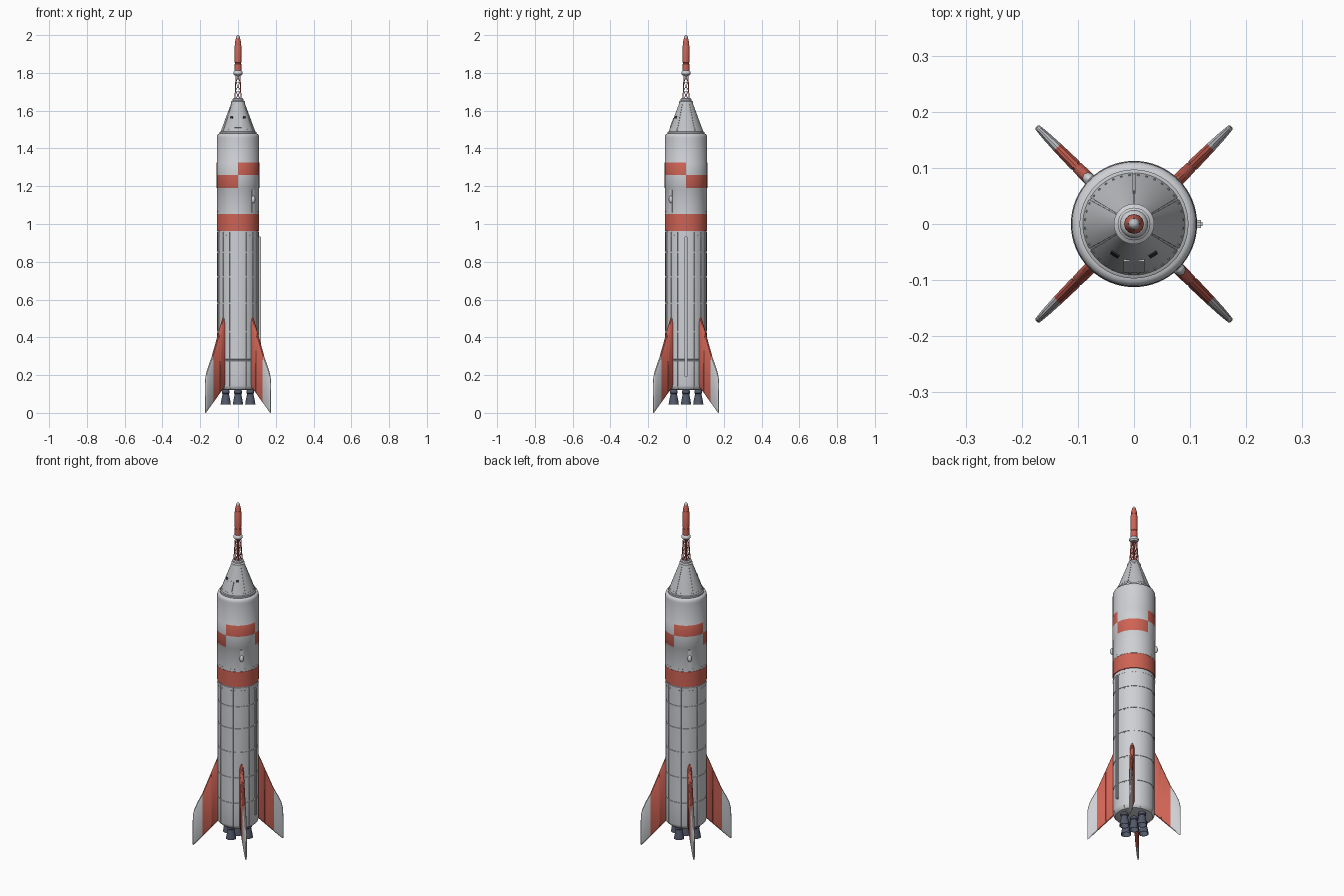
import bpy, bmesh, math
from mathutils import Vector, Matrix

if "Cube" in bpy.data.objects:
    bpy.data.objects.remove(bpy.data.objects["Cube"])

def mat(name, c):
    m = bpy.data.materials.new(name)
    m.diffuse_color = (*c, 1)
    m.use_nodes = True
    m.node_tree.nodes["Principled BSDF"].inputs["Base Color"].default_value = m.diffuse_color
    return m

GREY = mat("hull grey", (0.62, 0.63, 0.66))
CONE = mat("capsule grey", (0.52, 0.53, 0.55))
RED = mat("coral red", (0.62, 0.125, 0.09))
DARK = mat("engine slate", (0.085, 0.10, 0.145))
BLACK = mat("window dark", (0.03, 0.032, 0.04))

def finish(bm, name, mats, rule=None, angle=35):
    bmesh.ops.recalc_face_normals(bm, faces=bm.faces[:])
    if rule:
        for f in bm.faces:
            f.material_index = rule(f.calc_center_median())
    me = bpy.data.meshes.new(name)
    bm.to_mesh(me)
    bm.free()
    for m in mats:
        me.materials.append(m)
    me.shade_smooth()
    me.set_sharp_from_angle(angle=math.radians(angle))
    ob = bpy.data.objects.new(name, me)
    bpy.context.collection.objects.link(ob)
    return ob

def lathe(name, profile, mats, rule=None, seg=64, grooves=(), loc=(0, 0), gw=0.02):
    """Revolve (r, z) points; grooves are angles in degrees cut as narrow seams."""
    g = [math.radians(a % 360) for a in grooves]
    cols = []
    for i in range(seg):
        a = math.tau * i / seg
        if all(abs((a - b + math.pi) % math.tau - math.pi) > gw * 1.5 for b in g):
            cols.append((a, 0))
    for b in g:
        cols += [(b - gw, 0), (b - gw * .9, .002), (b + gw * .9, .002), (b + gw, 0)]
    cols.sort()
    bm = bmesh.new()
    rings = []
    for r, z in profile:
        if r == 0:
            rings.append([bm.verts.new((loc[0], loc[1], z))] * len(cols))
        else:
            rings.append([bm.verts.new((loc[0] + (r - d) * math.cos(a),
                                        loc[1] + (r - d) * math.sin(a), z)) for a, d in cols])
    n = len(cols)
    for A, B in zip(rings, rings[1:]):
        for i in range(n):
            j = (i + 1) % n
            vs = list(dict.fromkeys([A[i], A[j], B[j], B[i]]))
            bm.faces.new(vs)
    for (r, z), ring in ((profile[0], rings[0]), (profile[-1], rings[-1])):
        if r > 0:
            bm.faces.new(ring)
    return finish(bm, name, mats, rule)

def rod(bm, a, b, r, seg=8):
    a, b = Vector(a), Vector(b)
    d = b - a
    m = Matrix.Translation((a + b) / 2) @ d.to_track_quat('Z', 'Y').to_matrix().to_4x4()
    bmesh.ops.create_cone(bm, cap_ends=True, segments=seg, radius1=r, radius2=r,
                          depth=d.length, matrix=m)

def plate(bm, r, ang, z, size, tilt=0):
    """Box on the hull: size = (out, sideways, up), tilted back by tilt."""
    m = (Matrix.Rotation(math.radians(ang), 4, 'Z') @ Matrix.Translation((r, 0, z))
         @ Matrix.Rotation(-tilt, 4, 'Y') @ Matrix.Diagonal((*size, 1)))
    bmesh.ops.create_cube(bm, size=1, matrix=m)

# Lower hull with ring grooves and vertical seams
prof = [(0.085, 0.12), (0.098, 0.123), (0.107, 0.133), (0.11, 0.145)]
for z in (0.28, 0.43, 0.58, 0.72, 0.85):
    prof += [(0.11, z - .004), (0.108, z - .0035), (0.108, z + .0035), (0.11, z + .004)]
prof += [(0.11, 0.957), (0.108, 0.958), (0.108, 0.968)]
seams = [22.5 + 45 * k for k in range(8)] + [45 + 90 * k for k in range(4)]
lathe("lower_hull", prof, [GREY], grooves=seams)

# Red band
lathe("red_band", [(0.108, 0.962), (0.1115, 0.963), (0.1115, 1.052), (0.108, 1.053)], [RED])

# Upper hull with staggered red blocks
def blocks(c):
    if math.hypot(c.x, c.y) < 0.1:
        return 0
    if 1.26 < c.z < 1.325:
        return int(c.x * c.y < 0)
    if 1.19 < c.z < 1.26:
        return int(c.x * c.y > 0)
    return 0
lathe("upper_hull", [(0.108, 1.05), (0.1115, 1.053), (0.1115, 1.188), (0.1125, 1.19),
                     (0.1125, 1.26), (0.1125, 1.325), (0.1115, 1.327), (0.1115, 1.455),
                     (0.1105, 1.466), (0.107, 1.474), (0.101, 1.478), (0.094, 1.479)],
      [GREY, RED], blocks)

# Capsule cone, base ring and docking collar
lathe("capsule_base_ring", [(0.09, 1.476), (0.097, 1.478), (0.097, 1.488), (0.092, 1.491)], [CONE])
lathe("capsule_cone", [(0.093, 1.486), (0.035, 1.642)], [CONE], seg=72,
      grooves=[30, 90, 150, 210, 330], gw=0.025)
lathe("capsule_collar", [(0.03, 1.638), (0.036, 1.641), (0.036, 1.648), (0.029, 1.653),
                         (0.029, 1.662), (0.024, 1.666), (0.018, 1.666), (0.017, 1.655)], [GREY])

# Capsule windows and hatch
tilt = math.atan2(0.058, 0.156)
def cone_r(z):
    return 0.093 - (z - 1.486) * 0.058 / 0.156
bm = bmesh.new()
for a in (-58, -122):
    plate(bm, cone_r(1.565), a, 1.565, (0.004, 0.016, 0.014), tilt)
finish(bm, "capsule_windows", [BLACK])
bm = bmesh.new()
plate(bm, cone_r(1.535), -90, 1.535, (0.004, 0.038, 0.055), tilt)
finish(bm, "capsule_hatch", [CONE])

# Rivet rows
bm = bmesh.new()
for k in range(36):
    for z in (0.94, 1.066):
        plate(bm, 0.1105, k * 10 + 5, z, (0.003, 0.004, 0.004))
    plate(bm, cone_r(1.502), k * 10 + 5, 1.502, (0.003, 0.004, 0.004), tilt)
finish(bm, "rivets", [GREY])

# Cable duct on the right side
bm = bmesh.new()
plate(bm, 0.115, 0, 0.5625, (0.014, 0.014, 0.745))
bmesh.ops.bevel(bm, geom=bm.edges[:], offset=0.003, segments=2, affect='EDGES')
finish(bm, "cable_duct", [GREY])

# Thruster pods on opposite sides
bm = bmesh.new()
for a in (-45, 135):
    plate(bm, 0.111, a, 1.12, (0.005, 0.02, 0.12))
    m = (Matrix.Rotation(math.radians(a), 4, 'Z') @ Matrix.Translation((0.112, 0, 1.13))
         @ Matrix.Diagonal((0.014, 0.011, 0.02, 1)))
    bmesh.ops.create_uvsphere(bm, u_segments=20, v_segments=12, radius=1, matrix=m)
finish(bm, "thruster_pods", [GREY])

# Four fins: columns of (radius, top z, half thickness)
columns = [(0.10, 0.517, .011), (0.112, 0.505, .011), (0.118, 0.49, .011), (0.143, 0.427, .0105),
           (0.144, 0.424, .009), (0.147, 0.417, .009), (0.148, 0.414, .0105), (0.193, 0.302, .009),
           (0.22, 0.25, .0075), (0.236, 0.214, .006), (0.243, 0.185, .005), (0.2455, 0.15, .003)]
for k, label in enumerate(("back_right", "back_left", "front_left", "front_right")):
    bm = bmesh.new()
    rot = Matrix.Rotation(math.radians(45 + 90 * k), 4, 'Z')
    rings = []
    for r, top, t in columns:
        bot = max(0.0, 0.14 - (r - 0.10))
        pts = [(0, top), (t * .55, top - .006), (t, top - .03), (t, bot + .02), (t * .5, bot + .004),
               (0, bot), (-t * .5, bot + .004), (-t, bot + .02), (-t, top - .03), (-t * .55, top - .006)]
        rings.append([bm.verts.new(rot @ Vector((r, y, z))) for y, z in pts])
    for A, B in zip(rings, rings[1:]):
        for i in range(10):
            j = (i + 1) % 10
            bm.faces.new((A[i], A[j], B[j], B[i]))
    bm.faces.new(rings[0])
    bm.faces.new(rings[-1])
    finish(bm, "fin_" + label, [RED, GREY], lambda c: int(math.hypot(c.x, c.y) > 0.193))

# Five engines
nozzle = [(0, .13), (0.015, .13), (0.019, .118), (0.021, .112), (0.021, .104), (0.017, .1),
          (0.021, .08), (0.0245, .062), (0.027, .045), (0.0245, .045), (0.018, .08), (0.01, .098), (0, .1)]
for i, p in enumerate(((0, 0), (.065, 0), (-.065, 0), (0, .065), (0, -.065))):
    lathe(f"engine_{i + 1}", nozzle, [DARK], seg=32, loc=p)

# Escape tower lattice
bm = bmesh.new()
def leg(k, t):
    a = math.radians(45 + 90 * k)
    r = 0.023 - 0.009 * t
    return (r * math.cos(a), r * math.sin(a), 1.658 + 0.137 * t)
for k in range(4):
    rod(bm, leg(k, 0), leg(k, 1), 0.0026)
    for t in (0.0, 0.34, 0.67):
        rod(bm, leg(k, t), leg(k + 1, t + 0.33), 0.0016, 6)
        rod(bm, leg(k + 1, t), leg(k, t + 0.33), 0.0016, 6)
        rod(bm, leg(k, t + 0.33), leg(k + 1, t + 0.33), 0.0016, 6)
finish(bm, "escape_tower", [RED])

# Escape motor: skirt, body and tip
lathe("escape_skirt", [(0.012, 1.785), (0.019, 1.787), (0.025, 1.795), (0.025, 1.803),
                       (0.019, 1.812), (0.015, 1.814)], [GREY], seg=32)
lathe("escape_motor", [(0.014, 1.808), (0.0175, 1.81), (0.0175, 1.848), (0.016, 1.849), (0.016, 1.853),
                       (0.0175, 1.854), (0.0175, 1.945), (0.016, 1.948), (0.016, 1.952), (0.0172, 1.953),
                       (0.0145, 1.97), (0.0105, 1.986)], [RED], seg=32)
lathe("escape_tip", [(0.0105, 1.985), (0.0095, 1.991), (0.006, 1.997), (0, 2.0)], [CONE], seg=32)
